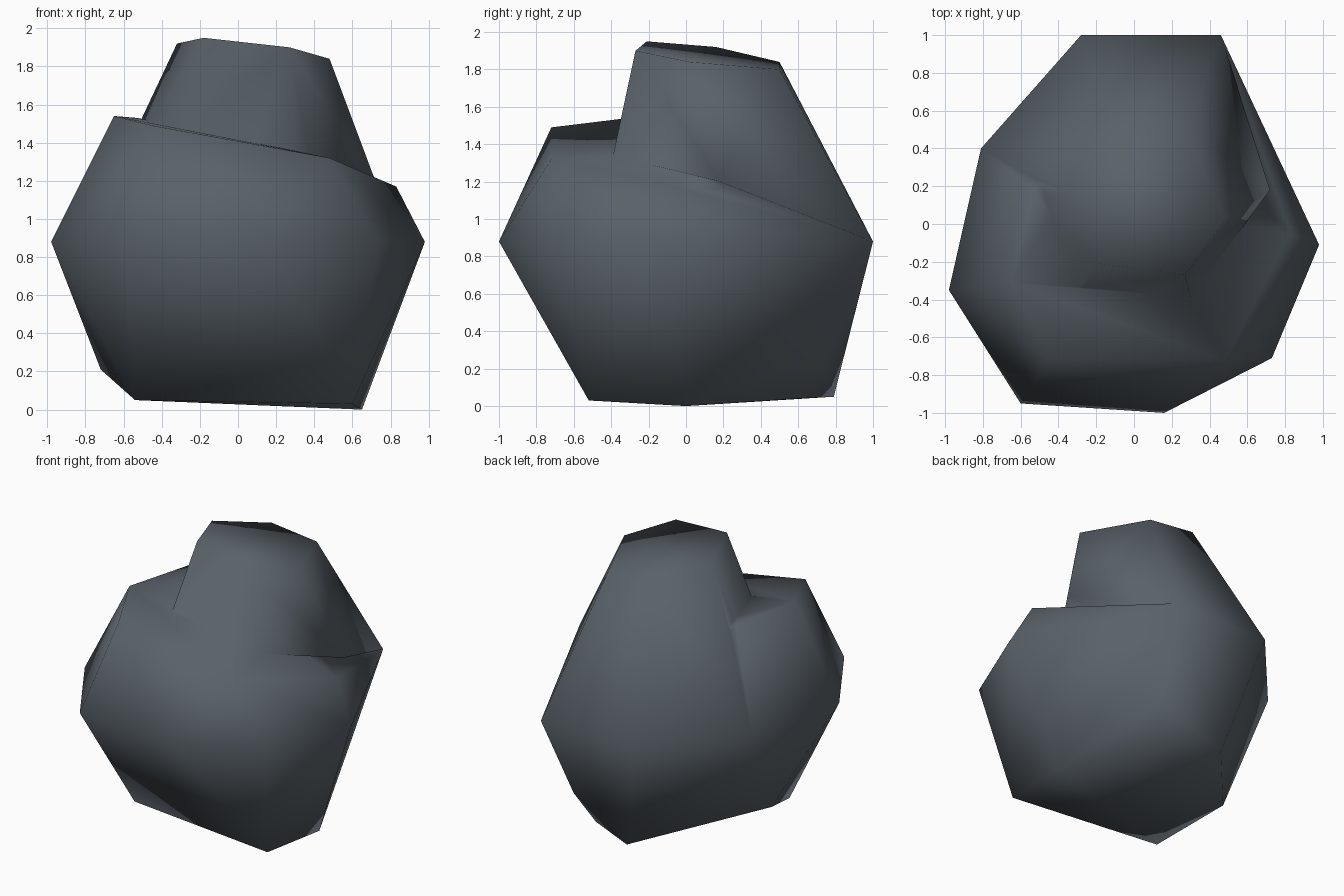
import bpy, bmesh

if "Cube" in bpy.data.objects:
    bpy.data.objects.remove(bpy.data.objects["Cube"], do_unlink=True)

# Slate stone colour
stone = bpy.data.materials.new("dark_slate")
stone.use_nodes = True
colour = (0.10, 0.12, 0.14, 1)
stone.diffuse_color = colour
stone.node_tree.nodes["Principled BSDF"].inputs["Base Color"].default_value = colour


def faceted_stone(name, corners):
    """Convex chunk of stone wrapped around its corner points."""
    bm = bmesh.new()
    for p in corners:
        bm.verts.new(p)
    hull = bmesh.ops.convex_hull(bm, input=bm.verts)
    spare = {v for v in hull["geom_interior"] + hull["geom_unused"]
             if isinstance(v, bmesh.types.BMVert)}
    bmesh.ops.delete(bm, geom=list(spare), context='VERTS')
    bmesh.ops.recalc_face_normals(bm, faces=bm.faces)
    for f in bm.faces:
        f.smooth = True
    mesh = bpy.data.meshes.new(name)
    bm.to_mesh(mesh)
    bm.free()
    mesh.materials.append(stone)
    obj = bpy.data.objects.new(name, mesh)
    bpy.context.collection.objects.link(obj)
    return obj


# Corner rings from the ground up
base = [(-.54, -.41, .05), (.6, -.52, .03), (.65, 0, 0), (.3, .6, .04),
        (.38, .74, .28), (-.08, .79, .05), (-.72, .05, .21)]
waist_height = .88
waist_front = [(-.98, -.35), (-.6, -.95), (.16, -1), (.73, -.71), (.98, -.11)]
waist_back = [(.46, 1), (-.28, 1), (-.81, .4)]
ledge = [(-.65, -.31, 1.54), (-.45, -.72, 1.49), (.48, -.72, 1.32),
         (.83, -.05, 1.17), (-.53, .19, 1.53)]
wall_foot = [(-.29, -.34, 1.46), (.3, -.39, 1.34), (.72, .18, 1.2)]
crown = [(-.18, -.21, 1.95), (.27, -.27, 1.9), (.48, .02, 1.84),
         (.28, .5, 1.8), (-.08, .5, 1.84), (-.32, .16, 1.92)]


def level(points):
    return [(x, y, waist_height) for x, y in points]


# Wide lower mass with the front ledge, and the upper block behind it
rock = faceted_stone("rock", base + level(waist_front + waist_back) + ledge)
block = faceted_stone("upper_block", level(waist_back) + wall_foot + crown)

# Fuse both into one stone
fuse = rock.modifiers.new("fuse", 'BOOLEAN')
fuse.operation = 'UNION'
fuse.solver = 'EXACT'
fuse.object = block
bpy.context.view_layer.update()
graph = bpy.context.evaluated_depsgraph_get()
fused = bpy.data.meshes.new_from_object(rock.evaluated_get(graph))
rock.modifiers.clear()
rock.data = fused
bpy.data.objects.remove(block, do_unlink=True)

# Soft shading over the whole surface
bm = bmesh.new()
bm.from_mesh(fused)
bmesh.ops.remove_doubles(bm, verts=bm.verts, dist=.01)
for f in bm.faces:
    f.smooth = True
    f.material_index = 0
bm.to_mesh(fused)
bm.free()
